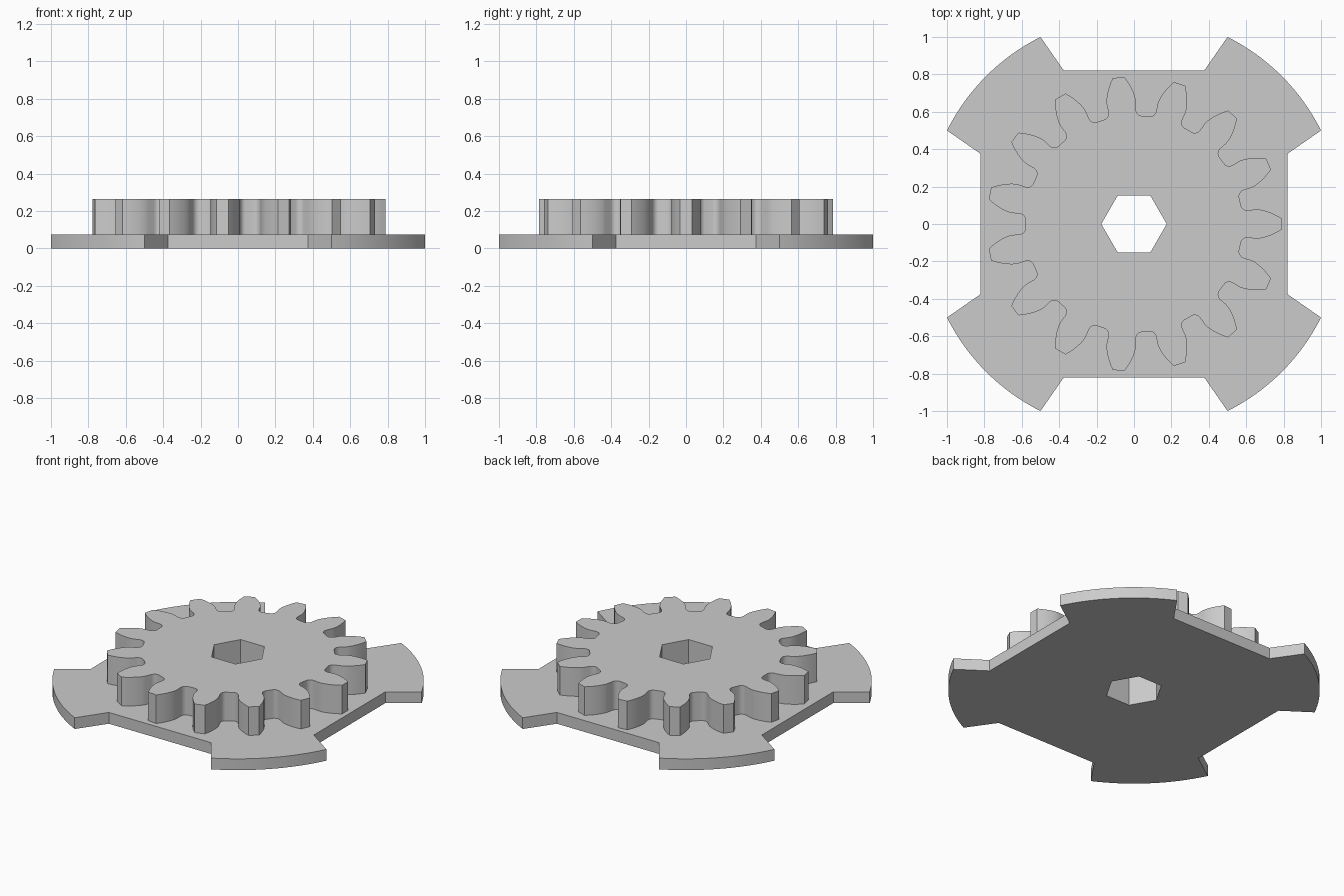
import bpy
import bmesh
from math import sin, cos, tan, acos, atan2, radians, pi

if "Cube" in bpy.data.objects:
    bpy.data.objects.remove(bpy.data.objects["Cube"], do_unlink=True)

PLATE_TOP, GEAR_TOP = 0.075, 0.265
TEETH, PITCH_R, ROOT_R, TIP_R = 15, 0.697, 0.58, 0.788
PRESSURE = radians(20)

grey = bpy.data.materials.new("plain grey")
grey.use_nodes = True
grey.diffuse_color = (0.6, 0.6, 0.6, 1)
grey.node_tree.nodes["Principled BSDF"].inputs["Base Color"].default_value = (0.6, 0.6, 0.6, 1)


def polar(r, a):
    return (r * cos(a), r * sin(a))


def slab(name, loops, z0, z1):
    """Fill an outline with its holes and extrude it from z0 to z1."""
    bm = bmesh.new()
    edges = []
    for loop in loops:
        vs = [bm.verts.new((x, y, z0)) for x, y in loop]
        edges += [bm.edges.new((a, b)) for a, b in zip(vs, vs[1:] + vs[:1])]
    bmesh.ops.triangle_fill(bm, edges=edges, use_beauty=True)
    top = bmesh.ops.extrude_face_region(bm, geom=bm.faces[:], use_keep_orig=True)
    for v in top["geom"]:
        if isinstance(v, bmesh.types.BMVert):
            v.co.z = z1
    bmesh.ops.recalc_face_normals(bm, faces=bm.faces[:])
    mesh = bpy.data.meshes.new(name)
    bm.to_mesh(mesh)
    bm.free()
    mesh.materials.append(grey)
    obj = bpy.data.objects.new(name, mesh)
    bpy.context.collection.objects.link(obj)
    bpy.ops.object.select_all(action="DESELECT")
    obj.select_set(True)
    bpy.context.view_layer.objects.active = obj
    bpy.ops.object.shade_smooth_by_angle(angle=radians(25))
    return obj


# Hexagonal shaft hole shared by both parts
hexagon = [polar(0.175, i * pi / 3) for i in range(6)]

# Base plate: four round lobes with a straight notch between neighbours
start, end = atan2(0.5, 1), atan2(1, 0.5)
lobe = [(0.82, 0.375)]
lobe += [polar(1.118, start + (end - start) * i / 16) for i in range(17)]
lobe += [(0.375, 0.82)]
plate = []
for q in range(4):
    c, s = round(cos(q * pi / 2)), round(sin(q * pi / 2))
    plate += [(c * x - s * y, s * x + c * y) for x, y in lobe]
slab("base_plate", [plate, hexagon], 0, PLATE_TOP)


# Gear: involute teeth with rounded roots
def involute(angle):
    return tan(angle) - angle


base_r = PITCH_R * cos(PRESSURE)
half_tooth = pi / (2 * TEETH)
flank = []
for i in range(9):
    r = base_r + (TIP_R - base_r) * i / 8
    flank.append((r, half_tooth + involute(PRESSURE) - involute(acos(base_r / r))))

# Root fillet: a quarter ellipse from the valley floor up to the flank
base_half = flank[0][1]
fillet_h, fillet_w = 0.035, radians(3)
fillet = []
for i in range(6):
    t = i / 5 * pi / 2
    fillet.append((ROOT_R + fillet_h * (1 - cos(t)), base_half + fillet_w * (1 - sin(t))))
half = fillet + flank
gear = []
for n in range(TEETH):
    mid = n * 2 * pi / TEETH
    gear += [polar(r, mid - a) for r, a in half]
    gear += [polar(r, mid + a) for r, a in reversed(half)]
slab("gear", [gear, hexagon], PLATE_TOP, GEAR_TOP)
